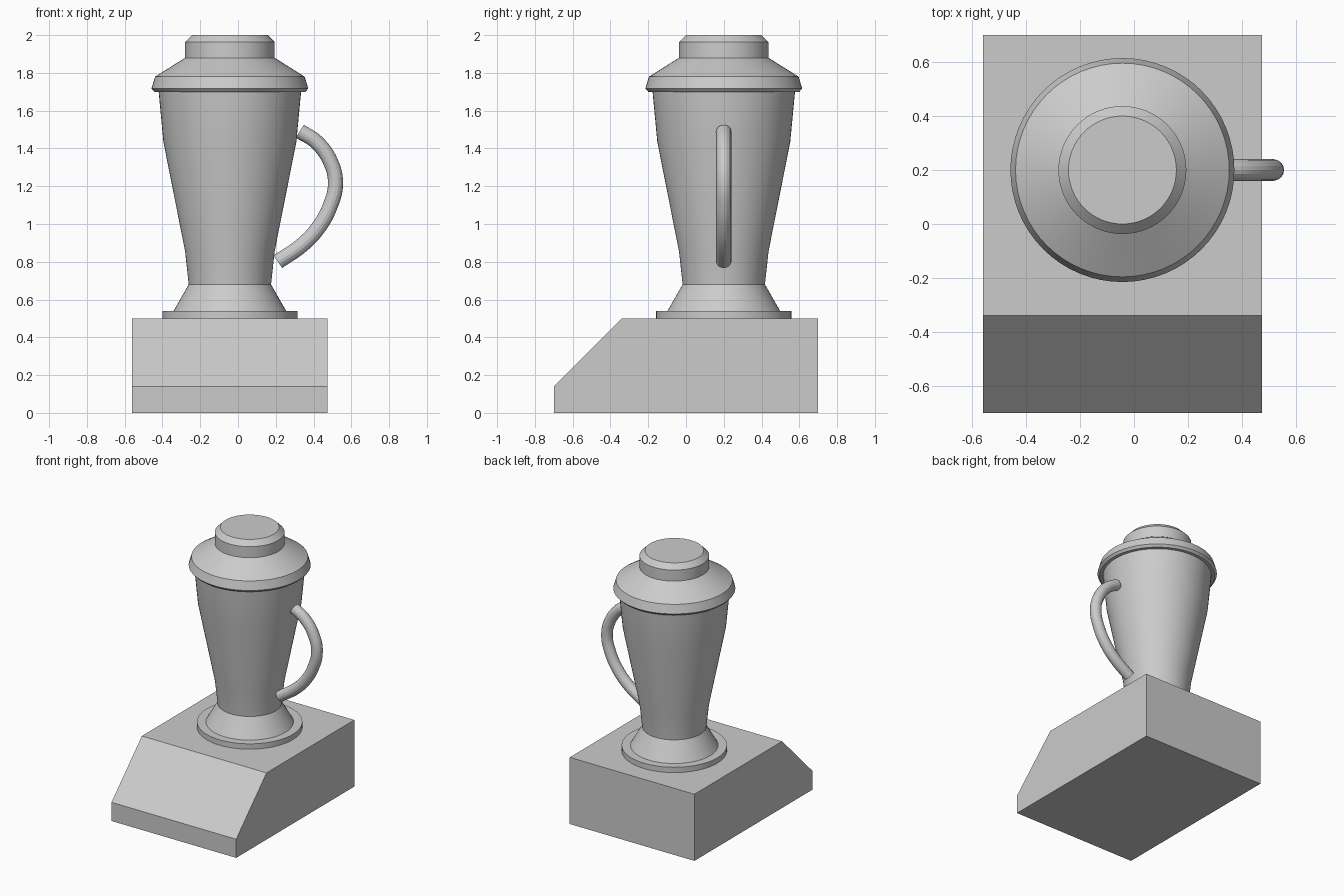
import bpy, bmesh, math
from mathutils import Matrix

old = bpy.data.objects.get("Cube")
if old:
    bpy.data.objects.remove(old, do_unlink=True)

grey = bpy.data.materials.new("plain grey")
grey.use_nodes = True
colour = (0.6, 0.6, 0.6, 1)
grey.diffuse_color = colour
grey.node_tree.nodes["Principled BSDF"].inputs["Base Color"].default_value = colour

CX, CY = -0.043, 0.2   # axis of the jar


def add(name, bm, smooth=False):
    """Turn a bmesh into a named, coloured object."""
    bmesh.ops.recalc_face_normals(bm, faces=bm.faces[:])
    mesh = bpy.data.meshes.new(name)
    bm.to_mesh(mesh)
    bm.free()
    mesh.materials.append(grey)
    ob = bpy.data.objects.new(name, mesh)
    bpy.context.collection.objects.link(ob)
    if smooth:
        bpy.ops.object.select_all(action='DESELECT')
        ob.select_set(True)
        bpy.context.view_layer.objects.active = ob
        bpy.ops.object.shade_smooth_by_angle(angle=math.radians(20))
    return ob


def turned(name, profile, sides=64):
    """Closed solid of revolution from (radius, height) points."""
    bm = bmesh.new()
    rings = []
    for r, z in profile:
        ring = bmesh.ops.create_circle(bm, segments=sides, radius=r,
                                       matrix=Matrix.Translation((CX, CY, z)))
        rings.append(ring["verts"])
    for low, high in zip(rings, rings[1:]):
        for i in range(sides):
            j = (i + 1) % sides
            bm.faces.new((low[i], low[j], high[j], high[i]))
    bm.faces.new(rings[0])
    bm.faces.new(rings[-1])
    return add(name, bm, True)


# Motor housing: side outline with sloped front, extruded across
bm = bmesh.new()
outline = [(-0.7, 0), (0.7, 0), (0.7, 0.5), (-0.34, 0.5), (-0.7, 0.14)]
side = bm.faces.new([bm.verts.new((-0.56, y, z)) for y, z in outline])
ext = bmesh.ops.extrude_face_region(bm, geom=[side], use_keep_orig=True)
moved = [v for v in ext["geom"] if isinstance(v, bmesh.types.BMVert)]
bmesh.ops.translate(bm, verts=moved, vec=(1.035, 0, 0))
add("motor_base", bm)

# Jar stack
turned("foot_ring", [(0.358, 0.5), (0.358, 0.54)])
turned("collar", [(0.298, 0.54), (0.218, 0.68)])
turned("jar", [(0.218, 0.68), (0.237, 0.855), (0.352, 1.435), (0.377, 1.7)])
turned("lid", [(0.4, 1.7), (0.415, 1.717), (0.396, 1.78), (0.237, 1.88)])
turned("lid_cap", [(0.237, 1.88), (0.237, 1.963), (0.2, 2.0)])

# Handle: round tube swept along a bowed path
path = [(0.327, 1.491), (0.414, 1.435), (0.491, 1.327), (0.516, 1.214),
        (0.488, 1.095), (0.425, 0.98), (0.343, 0.892), (0.211, 0.8)]
curve = bpy.data.curves.new("handle_path", 'CURVE')
curve.dimensions = '3D'
curve.bevel_depth = 0.04
curve.bevel_resolution = 6
curve.resolution_u = 6
curve.use_fill_caps = True
spline = curve.splines.new('BEZIER')
spline.bezier_points.add(len(path) - 1)
for p, (x, z) in zip(spline.bezier_points, path):
    p.co = (x, CY, z)
    p.handle_left_type = p.handle_right_type = 'AUTO'
sweep = bpy.data.objects.new("handle_path", curve)
bpy.context.collection.objects.link(sweep)
bpy.context.view_layer.update()
tube = sweep.evaluated_get(bpy.context.evaluated_depsgraph_get()).to_mesh()
bm = bmesh.new()
bm.from_mesh(tube)
bmesh.ops.remove_doubles(bm, verts=bm.verts[:], dist=0.0001)
bpy.data.objects.remove(sweep, do_unlink=True)
add("handle", bm, True)
